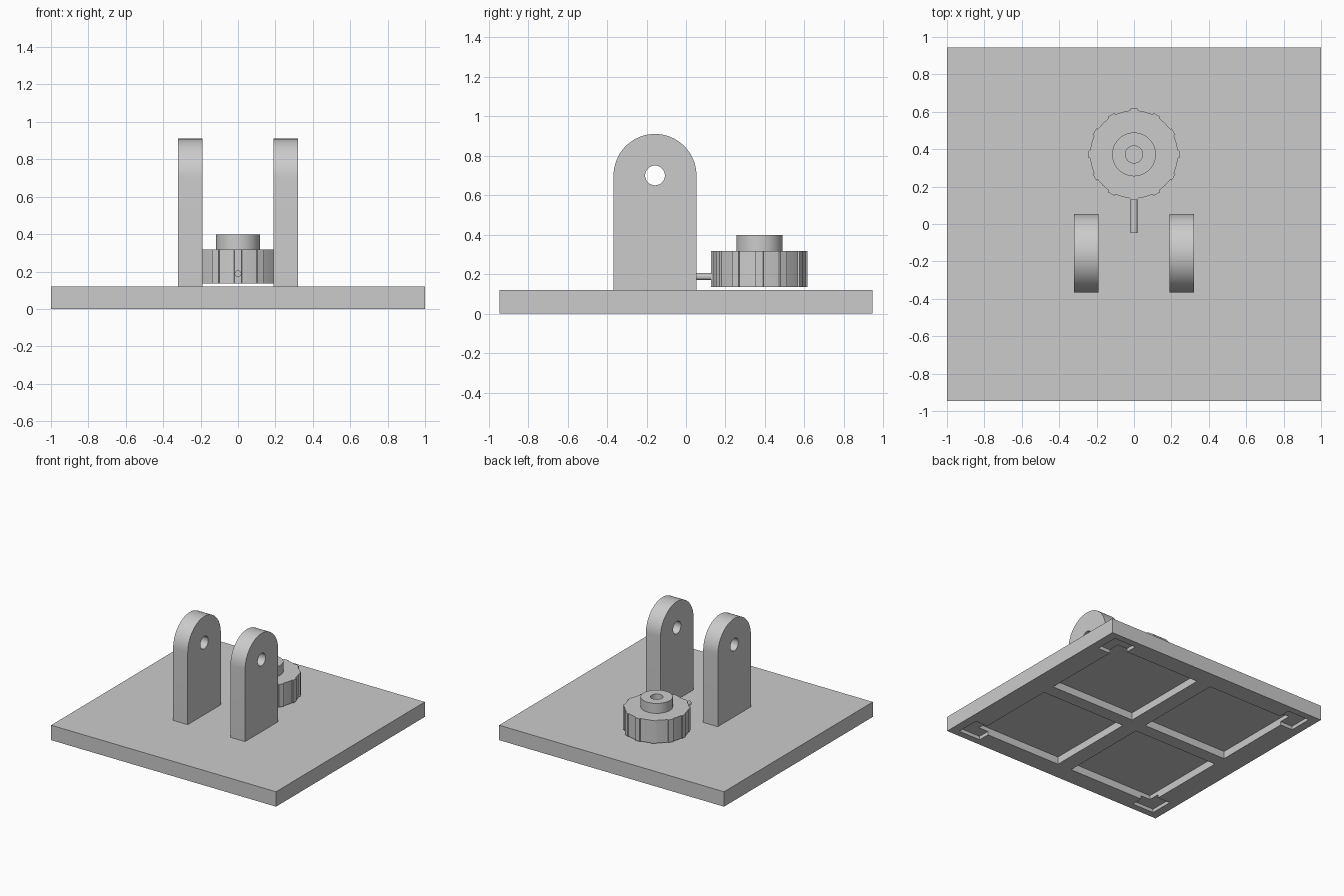
import bpy, bmesh
from math import sin, cos, pi, radians
from mathutils import Matrix, Vector

default = bpy.data.objects.get("Cube")
if default:
    bpy.data.objects.remove(default, do_unlink=True)

# Single plain grey material
GREY = (0.6, 0.6, 0.6, 1.0)
grey = bpy.data.materials.new("plain grey")
grey.use_nodes = True
grey.diffuse_color = GREY
grey.node_tree.nodes["Principled BSDF"].inputs["Base Color"].default_value = GREY


def finish(name, bm):
    bmesh.ops.recalc_face_normals(bm, faces=bm.faces)
    mesh = bpy.data.meshes.new(name)
    bm.to_mesh(mesh)
    bm.free()
    mesh.materials.append(grey)
    obj = bpy.data.objects.new(name, mesh)
    bpy.context.collection.objects.link(obj)
    return obj


def activate(obj):
    bpy.ops.object.select_all(action='DESELECT')
    obj.select_set(True)
    bpy.context.view_layer.objects.active = obj


def smooth(obj):
    activate(obj)
    bpy.ops.object.shade_smooth_by_angle(angle=radians(20))


def add_box(bm, low, high):
    low, high = Vector(low), Vector(high)
    size = high - low
    bmesh.ops.create_cube(bm, size=1, matrix=Matrix.Translation((low + high) / 2)
                          @ Matrix.Diagonal((*size, 1)))


def cylinder(name, radius, length, centre, axis='Z', sides=48):
    bm = bmesh.new()
    turn = {'X': Matrix.Rotation(pi / 2, 4, 'Y'),
            'Y': Matrix.Rotation(pi / 2, 4, 'X'), 'Z': Matrix()}[axis]
    bmesh.ops.create_cone(bm, cap_ends=True, segments=sides, radius1=radius, radius2=radius,
                          depth=length, matrix=Matrix.Translation(centre) @ turn)
    return finish(name, bm)


def prism(name, points, offset):
    bm = bmesh.new()
    face = bm.faces.new([bm.verts.new(p) for p in points])
    out = bmesh.ops.extrude_face_region(bm, geom=[face])
    moved = [g for g in out["geom"] if isinstance(g, bmesh.types.BMVert)]
    bmesh.ops.translate(bm, verts=moved, vec=offset)
    return finish(name, bm)


def cut(obj, cutter):
    mod = obj.modifiers.new("cut", 'BOOLEAN')
    mod.operation, mod.solver, mod.object = 'DIFFERENCE', 'EXACT', cutter
    activate(obj)
    bpy.ops.object.modifier_apply(modifier=mod.name)
    bpy.data.objects.remove(cutter, do_unlink=True)


# Base plate with four pockets and four shallow foot recesses underneath
BASE_TOP = 0.12
bm = bmesh.new()
add_box(bm, (-1, -0.945, 0), (1, 0.945, BASE_TOP))
base = finish("base_plate", bm)


def corner_cutter(name, x_range, y_range, depth):
    bm = bmesh.new()
    for sx in (-1, 1):
        for sy in (-1, 1):
            xs = sorted(sx * x for x in x_range)
            ys = sorted(sy * y for y in y_range)
            add_box(bm, (xs[0], ys[0], -0.1), (xs[1], ys[1], depth))
    return finish(name, bm)


cut(base, corner_cutter("pocket_cutter", (0.063, 0.82), (0.053, 0.795), 0.06))
cut(base, corner_cutter("foot_cutter", (0.735, 0.93), (0.70, 0.89), 0.028))

# Two upright lugs with rounded tops and a pin hole
LUG_Y, LUG_Z, LUG_R = -0.157, 0.70, 0.21
for side, x in (("right", -0.32), ("left", 0.19)):
    profile = [(x, LUG_Y - LUG_R, BASE_TOP), (x, LUG_Y + LUG_R, BASE_TOP)]
    profile += [(x, LUG_Y + LUG_R * cos(i * pi / 32), LUG_Z + LUG_R * sin(i * pi / 32))
                for i in range(33)]
    lug = prism(side + "_lug", profile, (0.13, 0, 0))
    cut(lug, cylinder("pin_cutter", 0.05, 0.4, (x + 0.065, LUG_Y, LUG_Z), 'X'))
    smooth(lug)

# Knob body with twelve narrow grip ribs
KNOB_Y = 0.372
outline = []
for i in range(12):
    for degrees, radius in ((-5, 0.236), (-4.5, 0.245), (4.5, 0.245), (5, 0.236), (15, 0.235)):
        a = radians(i * 30 + degrees)
        outline.append((radius * cos(a), KNOB_Y + radius * sin(a), 0.135))
knob = prism("knob_body", outline, (0, 0, 0.183))

# Collar on top of the knob, bored through together with the body
collar = cylinder("knob_collar", 0.117, 0.08, (0, KNOB_Y, 0.358))
for part in (knob, collar):
    cut(part, cylinder("bore_cutter", 0.046, 1, (0, KNOB_Y, 0.3)))
    smooth(part)

# Thin pin reaching from the knob toward the lugs
smooth(cylinder("knob_pin", 0.018, 0.195, (0, 0.05, 0.188), 'Y', 16))
